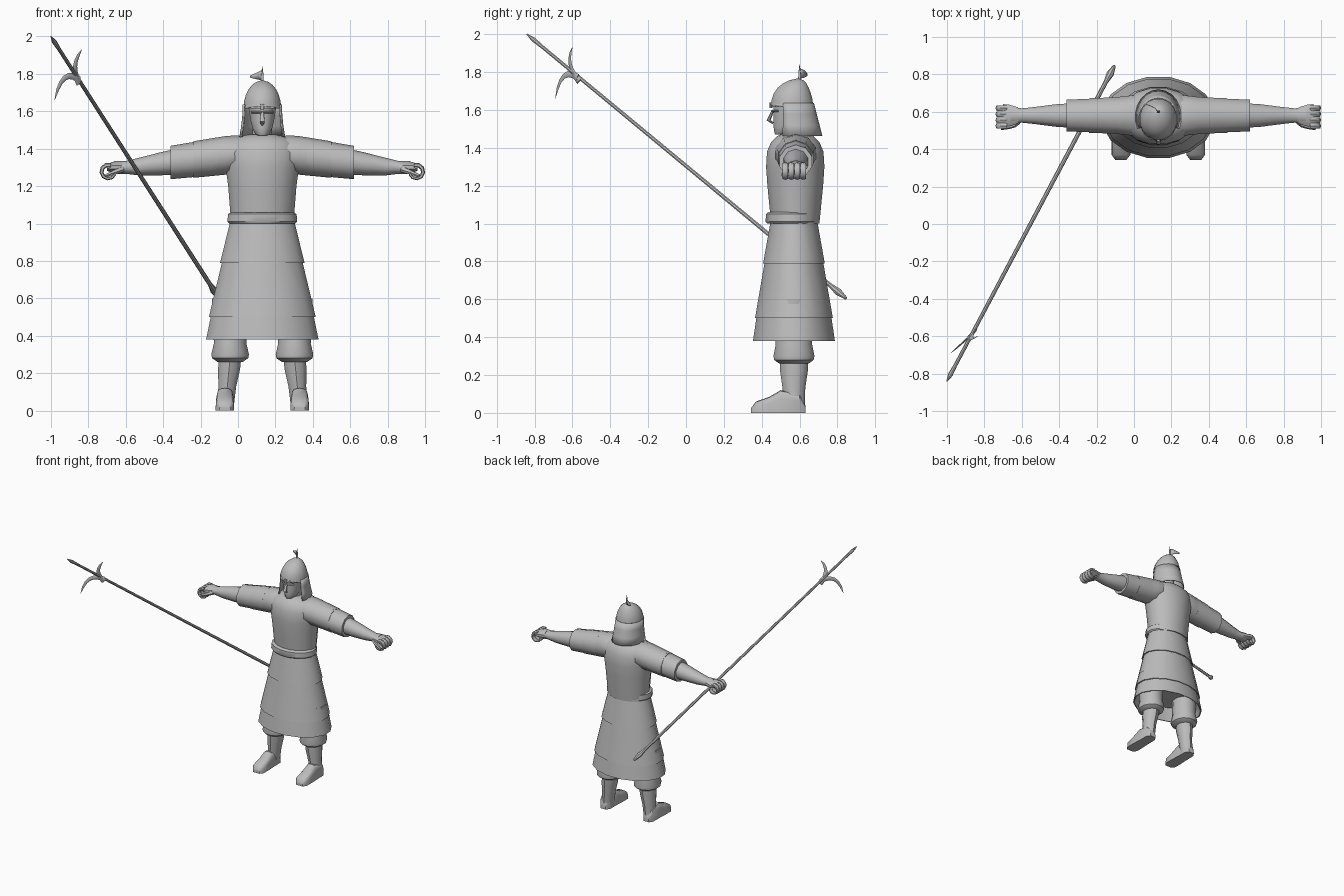
import bpy, bmesh, math
from mathutils import Vector

cube = bpy.data.objects.get("Cube")
if cube:
    bpy.data.objects.remove(cube)

CENTRE_X = 0.13
CENTRE_Y = 0.57

grey = bpy.data.materials.new("plain grey")
grey.use_nodes = True
shade = (0.5, 0.5, 0.5, 1)
grey.diffuse_color = shade
grey.node_tree.nodes["Principled BSDF"].inputs["Base Color"].default_value = shade


def steps(count):
    """Even fractions from zero to one."""
    return [i / count for i in range(count + 1)]


def loft(name, rings, closed=True):
    """Skin a list of equal rings; closed rings get end caps."""
    bm = bmesh.new()
    rows = [[bm.verts.new(point) for point in ring] for ring in rings]
    size = len(rows[0])
    for lower, upper in zip(rows, rows[1:]):
        for i in range(size if closed else size - 1):
            j = (i + 1) % size
            bm.faces.new((lower[i], lower[j], upper[j], upper[i]))
    if closed:
        bm.faces.new(rows[0])
        bm.faces.new(rows[-1])
    bmesh.ops.recalc_face_normals(bm, faces=bm.faces)
    mesh = bpy.data.meshes.new(name)
    bm.to_mesh(mesh)
    bm.free()
    mesh.materials.append(grey)
    obj = bpy.data.objects.new(name, mesh)
    bpy.context.collection.objects.link(obj)
    bpy.ops.object.select_all(action='DESELECT')
    obj.select_set(True)
    bpy.context.view_layer.objects.active = obj
    bpy.ops.object.shade_smooth_by_angle(angle=math.radians(40))
    return obj


def thicken(obj, amount):
    obj.modifiers.new("thickness", 'SOLIDIFY').thickness = amount


def oval(centre, across, along, sides):
    """Ring around centre spanned by two half axes."""
    turns = [math.tau * (i + 0.5) / sides for i in range(sides)]
    return [Vector(centre) + Vector(across) * math.cos(turn) + Vector(along) * math.sin(turn)
            for turn in turns]


def upright(name, rows, x=CENTRE_X, y=CENTRE_Y, lean=0, sides=16):
    """Rows of height, half width, half depth; lean slides the centre sideways."""
    loft(name, [oval((x - lean * z, y, z), (width, 0, 0), (0, depth, 0), sides)
                for z, width, depth in rows])


def arm_height(reach):
    return max(1.39 - 0.13 * reach, 1.3)


def sideways(name, side, rows):
    """Rows of distance from the body centre, half height, half depth."""
    loft(name, [oval((CENTRE_X + side * reach, CENTRE_Y + 0.01, arm_height(reach)),
                     (0, depth, 0), (0, 0, height), 10) for reach, height, depth in rows])


def tube(name, path, sizes, flat_axis=(1, 0, 0), sides=8):
    """Tapered tube; sizes are half widths along and across flat_axis."""
    points = [Vector(point) for point in path]
    rings = []
    for i, (width, height) in enumerate(sizes):
        ahead = points[min(i + 1, len(points) - 1)]
        direction = (ahead - points[max(i - 1, 0)]).normalized()
        across = Vector(flat_axis)
        across = (across - direction * across.dot(direction)).normalized()
        rings.append(oval(points[i], across * width, direction.cross(across) * height, sides))
    loft(name, rings)


# Skirt tiers, each flaring to a hem and hollow underneath
for label, top, hem in (("upper", 1.03, 0.79), ("middle", 0.79, 0.5), ("lower", 0.5, 0.38)):
    narrow, wide = [0.17 + 0.21 * (1.03 - z) for z in (top, hem)]
    wide += 0.01 if label != "lower" else 0
    upright(label + "_skirt", [(z, width, width * 0.72) for z, width in
                               ((top, narrow), (hem, wide), (hem, wide * 0.97),
                                (hem + 0.1, wide * 0.8))])

# Belt and chest
upright("belt", [(z, width, width * 0.75) for z, width in
                 ((1, 0.18), (1.01, 0.19), (1.05, 0.187), (1.06, 0.17))], y=0.56)
upright("chest", [(1, 0.17, 0.13), (1.2, 0.186, 0.15), (1.3, 0.2, 0.157), (1.38, 0.21, 0.152),
                  (1.43, 0.19, 0.13), (1.46, 0.14, 0.1), (1.475, 0.08, 0.07)], y=0.577)

# Head
upright("neck", [(1.4, 0.055, 0.055), (1.6, 0.055, 0.055)], sides=10)
face_rows = [(1.47, 0.025, 0.03, 0.5), (1.48, 0.04, 0.05, 0.515), (1.51, 0.055, 0.075, 0.535),
             (1.55, 0.065, 0.09, 0.55), (1.64, 0.08, 0.1, 0.56)]
loft("face", [oval((CENTRE_X, y, z), (width, 0, 0), (0, depth, 0), 12)
              for z, width, depth, y in face_rows])
tube("nose", [(CENTRE_X, 0.46, 1.6), (CENTRE_X, 0.436, 1.545), (CENTRE_X, 0.46, 1.53)],
     [(0.007, 0.007), (0.014, 0.012), (0.008, 0.006)])
for side, label in ((1, "left"), (-1, "right")):
    tube(label + "_brow", [(CENTRE_X + side * 0.055 * t, 0.456 + 0.03 * t * t, 1.595)
                           for t in steps(4)], [(0.006, 0.007)] * 5, (0, 0, 1))

# Helmet dome leaning back, with a rim raised at the brow
dome = []
for t in steps(6):
    rise, spread = math.sin(t * 1.5), math.cos(t * 1.5)
    dome.append(oval((CENTRE_X, 0.56 + 0.03 * rise ** 4, 1.615 + 0.15 * rise),
                     (0.103 * spread, 0, 0), (0, 0.114 * spread, 0), 16))
loft("helmet", dome)
rim_turns = [math.pi * (t - 0.5) for t in steps(8)]
tube("helmet_rim", [(CENTRE_X + 0.1 * math.sin(turn), 0.56 - 0.112 * math.cos(turn),
                     1.615 + 0.015 * math.cos(turn)) for turn in rim_turns],
     [(0.006, 0.005)] * len(rim_turns), (0, 0, 1))
upright("rim_stud", [(z, 0.009, 0.007) for z in (1.61, 1.64)], y=0.449)

# Finial and swept flag
upright("finial", [(z, radius, radius) for z, radius in
                   ((1.74, 0.009), (1.8, 0.006), (1.84, 0.001))], y=0.6)
flag = loft("helmet_flag", [[(CENTRE_X - 0.065 * t, 0.6 + 0.042 * math.sqrt(t), z)
                             for z in (1.765 + 0.015 * t, 1.82 - 0.03 * t)]
                            for t in steps(4)], closed=False)
thicken(flag, 0.004)

# Flared neck guard, open at the face
guard_turns = [math.radians(-25 + 230 * t) for t in steps(14)]
guard = loft("neck_guard", [[(CENTRE_X + (0.1 + 0.018 * t * t) * math.cos(turn),
                              0.56 + 0.012 * t + (0.11 + 0.032 * t) * math.sin(turn),
                              1.635 - 0.173 * t) for turn in guard_turns]
                            for t in steps(3)], closed=False)
thicken(guard, -0.006)

for side, label in ((1, "left"), (-1, "right")):
    # Arm with two stepped sleeves
    sideways(label + "_shoulder", side, [(0, 0.06, 0.1), (0.14, 0.1, 0.113),
                                         (0.2, 0.103, 0.106), (0.36, 0.098, 0.09)])
    for part, start, end, radius in (("_sleeve", 0.24, 0.37, 0.102), ("_cuff", 0.365, 0.49, 0.094)):
        inner = radius * 0.8
        sideways(label + part, side, [(start - 0.005, inner, inner), (start, radius, radius),
                                      (end, radius * 0.95, radius * 0.95), (end, inner, inner)])
    sideways(label + "_forearm", side, [(0.45, 0.07, 0.07), (0.55, 0.061, 0.063),
                                        (0.66, 0.047, 0.048), (0.73, 0.034, 0.04),
                                        (0.79, 0.034, 0.05)])

    # Hand with fingers curled into a loop, and thumb
    sideways(label + "_palm", side, [(0.75, 0.034, 0.046), (0.8, 0.03, 0.062), (0.83, 0.018, 0.064)])
    curl = [math.radians(110 - 270 * t) for t in steps(7)]
    for finger in range(4):
        y = CENTRE_Y - 0.046 + finger * 0.032
        tube(label + "_finger", [(CENTRE_X + side * (0.823 + 0.037 * math.cos(turn)), y,
                                  1.277 + 0.037 * math.sin(turn)) for turn in curl],
             [(0.017, 0.013 - 0.005 * t) for t in steps(7)], (0, 1, 0), 6)
    tube(label + "_thumb", [(CENTRE_X + side * (0.75 + 0.09 * t), 0.55 - 0.04 * math.sqrt(t),
                             1.29 - 0.035 * t) for t in steps(4)],
         [(0.018 - 0.01 * t, 0.018 - 0.01 * t) for t in steps(4)], (0, 0, 1), 6)

    # Baggy trouser leg and boot
    upright(label + "_trouser", [(0.6, 0.1, 0.1), (0.36, 0.09, 0.1), (0.3, 0.104, 0.112),
                                 (0.28, 0.1, 0.108), (0.26, 0.07, 0.08)],
            x=CENTRE_X + side * 0.172, sides=12)
    upright(label + "_boot_shaft", [(0.3, 0.062, 0.075), (0.22, 0.062, 0.073),
                                    (0.13, 0.05, 0.06), (0.01, 0.047, 0.056)],
            x=CENTRE_X + side * 0.2, lean=side * 0.1, sides=10)

    # Foot sections from heel to toe: flat sole, rounded top
    foot_rings = []
    for y, height, width in ((0.63, 0.04, 0.025), (0.6, 0.1, 0.045), (0.5, 0.12, 0.047),
                             (0.44, 0.085, 0.05), (0.37, 0.06, 0.05), (0.343, 0.025, 0.03)):
        ring = []
        for t in steps(8):
            swing = math.cos(math.pi * t)
            ring.append((CENTRE_X + side * 0.2 + width * math.copysign(math.sqrt(abs(swing)), swing),
                         y, height * math.sqrt(abs(math.sin(math.pi * t)))))
        foot_rings.append(ring)
    loft(label + "_foot", foot_rings)

# Polearm shaft with a pointed blade and a swollen butt
tip, butt = Vector((-1, -0.84, 2)), Vector((-0.105, 0.845, 0.605))
shaft_rows = [(0, 0.003), (0.02, 0.013), (0.05, 0.01), (0.95, 0.012), (0.975, 0.02), (1, 0.008)]
tube("polearm_shaft", [tip.lerp(butt, t) for t, radius in shaft_rows],
     [(radius, radius) for t, radius in shaft_rows])

# Hooked prongs, each a tapering curved blade
for label, root, bend, point in (
        ("upper", (-0.85, -0.565, 1.75), (-0.9, -0.64, 1.84), (-0.835, -0.6, 1.93)),
        ("lower", (-0.85, -0.57, 1.77), (-0.94, -0.66, 1.84), (-0.98, -0.69, 1.66))):
    root, bend, point = Vector(root), Vector(bend), Vector(point)
    tube(label + "_prong", [root.lerp(bend, t).lerp(bend.lerp(point, t), t) for t in steps(6)],
         [(0.008 - 0.007 * t, 0.001 + 0.019 * math.sqrt(1 - t)) for t in steps(6)],
         (0.6, -0.8, 0), 6)
